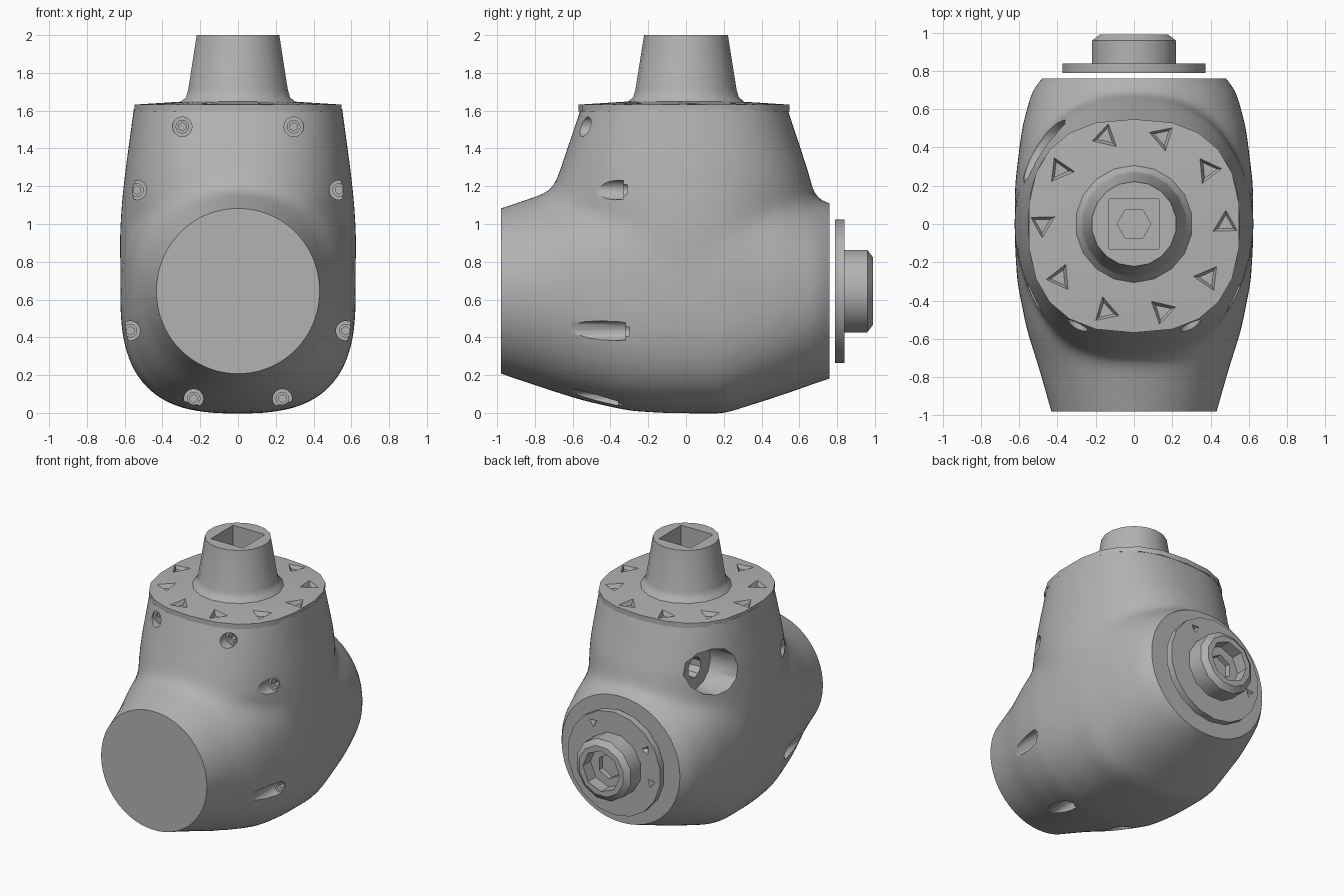
import bpy, bmesh, math
from mathutils import Vector, Matrix

cube = bpy.data.objects.get("Cube")
if cube:
    bpy.data.objects.remove(cube, do_unlink=True)

grey = bpy.data.materials.new("metal_grey")
grey.use_nodes = True
GREY = (0.45, 0.45, 0.45, 1)
grey.diffuse_color = GREY
bsdf = grey.node_tree.nodes["Principled BSDF"]
bsdf.inputs["Base Color"].default_value = GREY
bsdf.inputs["Roughness"].default_value = 0.6


def finish(name, bm):
    """Turn a bmesh into a named object."""
    bmesh.ops.recalc_face_normals(bm, faces=bm.faces)
    mesh = bpy.data.meshes.new(name)
    bm.to_mesh(mesh)
    bm.free()
    mesh.materials.append(grey)
    ob = bpy.data.objects.new(name, mesh)
    bpy.context.collection.objects.link(ob)
    return ob


def loft(name, rings):
    """Skin a list of equal rings of points and cap both ends."""
    bm = bmesh.new()
    loops = [[bm.verts.new(p) for p in ring] for ring in rings]
    n = len(loops[0])
    for a, b in zip(loops, loops[1:]):
        for i in range(n):
            j = (i + 1) % n
            bm.faces.new((a[i], a[j], b[j], b[i]))
    bm.faces.new(loops[0])
    bm.faces.new(loops[-1])
    return finish(name, bm)


def oval(a, b, power, n):
    """Superellipse outline as pairs."""
    pts = []
    for i in range(n):
        t = 2 * math.pi * (i + 0.5) / n
        c, s = math.cos(t), math.sin(t)
        pts.append((a * math.copysign(abs(c) ** (2 / power), c),
                    b * math.copysign(abs(s) ** (2 / power), s)))
    return pts


def rod(name, start, end, r0, r1, n, spin=0.0):
    """Cylinder, cone or prism between two points."""
    start, end = Vector(start), Vector(end)
    axis = end - start
    m = (Matrix.Translation((start + end) / 2)
         @ axis.to_track_quat('Z', 'Y').to_matrix().to_4x4()
         @ Matrix.Rotation(spin, 4, 'Z'))
    bm = bmesh.new()
    bmesh.ops.create_cone(bm, cap_ends=True, segments=n, radius1=r0,
                          radius2=r1, depth=axis.length, matrix=m)
    return finish(name, bm)


def modify(ob, kind, **settings):
    """Add a modifier and apply it."""
    mod = ob.modifiers.new(kind.lower(), kind)
    for key, value in settings.items():
        setattr(mod, key, value)
    bpy.context.view_layer.objects.active = ob
    bpy.ops.object.modifier_apply(modifier=mod.name)


def combine(ob, tool, mode='DIFFERENCE'):
    """Apply a boolean and discard the tool."""
    modify(ob, 'BOOLEAN', operation=mode, object=tool, solver='EXACT')
    bpy.data.objects.remove(tool, do_unlink=True)


def smooth(ob, degrees):
    bpy.ops.object.select_all(action='DESELECT')
    ob.select_set(True)
    bpy.context.view_layer.objects.active = ob
    bpy.ops.object.shade_smooth_by_angle(angle=math.radians(degrees))


AXIS_Z = 0.645

# Horizontal barrel of the housing: y, half width, half height, squareness
barrel = [(-1.12, 0.395, 0.396, 2), (-0.98, 0.435, 0.44, 2), (-0.75, 0.50, 0.518, 2.05),
          (-0.55, 0.563, 0.58, 2.35), (-0.3, 0.612, 0.636, 2.7),
          (-0.1, 0.624, 0.647, 2.8), (0.2, 0.624, 0.65, 2.8),
          (0.5, 0.588, 0.555, 2.4), (0.7, 0.535, 0.485, 2.1),
          (0.77, 0.475, 0.465, 2), (0.88, 0.40, 0.42, 2)]
housing = loft("housing", [[(u, y, AXIS_Z + v) for u, v in oval(a, b, p, 44)]
                           for y, a, b, p in barrel])

# Upright part of the housing: z, half width, front reach, back reach, squareness
tower = [(0.66, 0.624, 0.5, 0.5, 2.3), (0.95, 0.627, 0.62, 0.62, 2.2),
         (1.12, 0.616, 0.74, 0.69, 2.1), (1.2, 0.607, 0.70, 0.67, 2.2),
         (1.28, 0.598, 0.67, 0.648, 2.3), (1.61, 0.553, 0.558, 0.538, 2.5),
         (1.75, 0.533, 0.51, 0.49, 2.5)]
upright = loft("upright", [[(u, v * (back if v > 0 else front), z)
                            for u, v in oval(a, 1, p, 44)]
                           for z, a, front, back, p in tower])
combine(housing, upright, 'UNION')

# Blend the two parts into one casting, then trim the three ends flat
modify(housing, 'REMESH', mode='VOXEL', voxel_size=0.032)
modify(housing, 'SMOOTH', factor=0.5, iterations=16)
bm = bmesh.new()
bmesh.ops.create_cube(bm, size=1)
bmesh.ops.scale(bm, verts=bm.verts, vec=(2, 1.74, 2.61))
bmesh.ops.translate(bm, verts=bm.verts, vec=(0, -0.11, 0.305))
combine(housing, finish("trim_box", bm), 'INTERSECT')

# Stepped bolt holes with hex sockets: x, z, floor y
for x, z, floor in [(0.295, 1.515, -0.49), (0.535, 1.18, -0.33),
                    (0.57, 0.435, -0.32), (0.235, 0.075, -0.36)]:
    for px in (x, -x):
        for radius, depth, sides in ((0.052, 0, 16), (0.034, 0.02, 12), (0.022, 0.05, 6)):
            combine(housing, rod("bore", (px, -1.1, z), (px, floor + depth, z),
                                 radius, radius, sides))

# Sideways port with a smaller inner bore
combine(housing, rod("port", (-0.9, 0.38, 1.28), (-0.35, 0.38, 1.28), 0.165, 0.165, 12))
combine(housing, rod("port_bore", (-0.5, 0.4, 1.28), (-0.2, 0.4, 1.28), 0.075, 0.075, 10))
smooth(housing, 35)

# Top flange, slightly domed, with a ring of three-sided notches
flange = loft("top_flange", [[(u, v - 0.01, z) for u, v in oval(a, a + 0.005, 2.5, 22)]
                             for z, a in ((1.595, 0.553), (1.632, 0.553), (1.648, 0.30))])
for i in range(10):
    t = math.pi * i / 5
    p = Vector((0.48 * math.cos(t), 0.48 * math.sin(t), 1.65))
    combine(flange, rod("notch", p, p - Vector((0, 0, 0.09)), 0.085, 0.0, 3, -t))
smooth(flange, 25)

# Tapered spout with a square socket and hex bottom
spout = loft("spout", [[(u, v, z) for u, v in oval(r, r, 2, 18)]
                       for z, r in ((1.62, 0.32), (1.65, 0.305), (1.67, 0.28),
                                    (1.71, 0.268), (2.0, 0.222))])
combine(spout, rod("square", (0, 0, 2.1), (0, 0, 1.82), 0.184, 0.184, 4, math.pi / 4))
combine(spout, rod("hex", (0, 0, 1.9), (0, 0, 1.72), 0.088, 0.088, 6, math.pi / 6))
smooth(spout, 40)

# Rear disc with three small notches
disc = rod("rear_disc", (0, 0.79, AXIS_Z), (0, 0.84, AXIS_Z), 0.38, 0.38, 18)
for degrees in (57, 147, 192):
    t = math.radians(degrees)
    p = Vector((0.31 * math.cos(t), 0.845, AXIS_Z + 0.31 * math.sin(t)))
    combine(disc, rod("notch", p, p - Vector((0, 0.04, 0)), 0.04, 0.0, 3, t))
smooth(disc, 25)

# Rear boss with chamfered rim, round recess and hex socket
boss = loft("rear_boss", [[(u, y, AXIS_Z + v) for u, v in oval(r, r, 2, 12)]
                          for y, r in ((0.83, 0.226), (0.96, 0.226), (0.99, 0.185))])
combine(boss, rod("recess", (0, 1.1, AXIS_Z), (0, 0.9, AXIS_Z), 0.15, 0.15, 8))
combine(boss, rod("hex", (0, 1.0, AXIS_Z), (0, 0.86, AXIS_Z), 0.09, 0.09, 6))
smooth(boss, 35)
